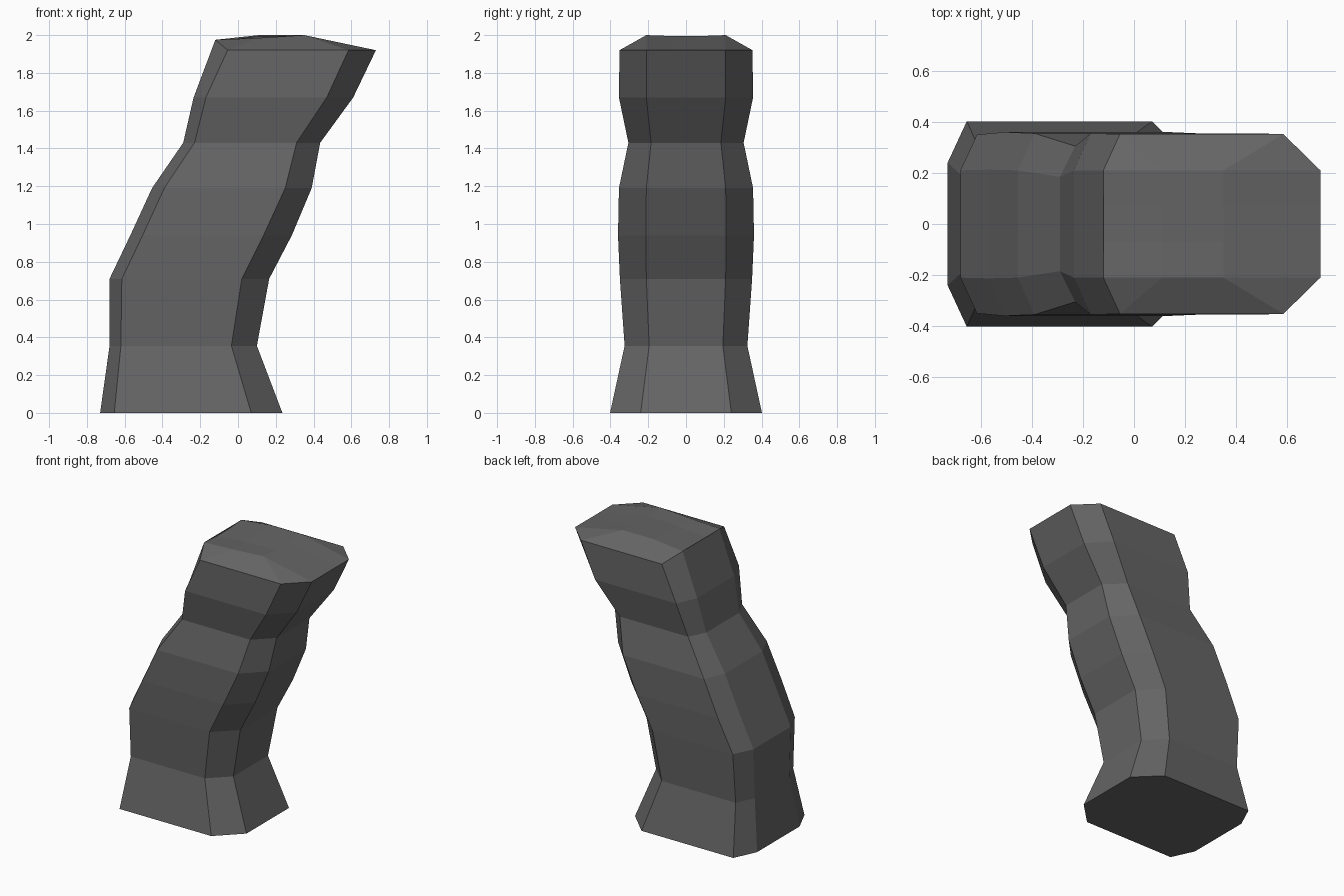
import bpy, bmesh

if "Cube" in bpy.data.objects:
    bpy.data.objects.remove(bpy.data.objects["Cube"])

# Cross-sections: z, x of left edge, left chamfer, right chamfer, right edge, half depth, half depth of end faces
RINGS = [
    (0.00, -0.73, -0.655, 0.07, 0.235, 0.402, 0.24),
    (0.355, -0.68, -0.62, -0.035, 0.10, 0.325, 0.195),
    (0.71, -0.68, -0.615, 0.02, 0.165, 0.35, 0.21),
    (0.94, -0.57, -0.505, 0.135, 0.285, 0.36, 0.213),
    (1.19, -0.455, -0.39, 0.25, 0.39, 0.355, 0.21),
    (1.43, -0.29, -0.23, 0.31, 0.435, 0.305, 0.185),
    (1.67, -0.235, -0.17, 0.47, 0.61, 0.355, 0.21),
    (1.92, -0.12, -0.055, 0.585, 0.73, 0.352, 0.21),
]

bm = bmesh.new()
loops = []
for i, (z, a, b, c, d, y, e) in enumerate(RINGS):
    zl = 1.975 if i == len(RINGS) - 1 else z   # the rim is higher on the left
    pts = [(b, -y, z), (c, -y, z), (d, -e, z), (d, e, z),
           (c, y, z), (b, y, z), (a, e, zl), (a, -e, zl)]
    loops.append([bm.verts.new(p) for p in pts])

# Side walls and base
for lo, hi in zip(loops, loops[1:]):
    for k in range(8):
        n = (k + 1) % 8
        bm.faces.new((lo[k], lo[n], hi[n], hi[k]))
bm.faces.new(loops[0][::-1])

# Uneven broken top: two raised rows between the rim points
r = loops[-1]
front = [r[7], bm.verts.new((0.11, -0.21, 1.985)), bm.verts.new((0.35, -0.21, 2.0)), r[2]]
back = [r[6], bm.verts.new((0.11, 0.21, 2.0)), bm.verts.new((0.35, 0.21, 2.0)), r[3]]
mid = []
for y, zl, zm in ((-0.07, 1.965, 1.985), (0.07, 1.965, 1.995)):
    mid.append([bm.verts.new((x, y, z)) for x, z in
                ((-0.12, zl), (0.11, zm), (0.35, 1.995), (0.73, 1.92))])
rows = [front, mid[0], mid[1], back]
for p, q in zip(rows, rows[1:]):
    for k in range(3):
        bm.faces.new((p[k], p[k + 1], q[k + 1], q[k]))
# Sloped strips from the raised rows out to the rim
for row, s, e in ((front, r[0], r[1]), (back, r[5], r[4])):
    for f in ((row[0], s, row[1]), (s, e, row[2], row[1]), (e, row[3], row[2])):
        bm.faces.new(f)
# Close the small gaps at the left and right rims
for k in (0, 3):
    bm.faces.new([row[k] for row in rows])

bmesh.ops.recalc_face_normals(bm, faces=bm.faces)
mesh = bpy.data.meshes.new("stone_pillar")
bm.to_mesh(mesh)
bm.free()
stone = bpy.data.materials.new("dark grey stone")
stone.diffuse_color = (0.13, 0.13, 0.13, 1)
stone.use_nodes = True
stone.node_tree.nodes["Principled BSDF"].inputs["Base Color"].default_value = stone.diffuse_color
mesh.materials.append(stone)
pillar = bpy.data.objects.new("stone_pillar", mesh)
bpy.context.collection.objects.link(pillar)
